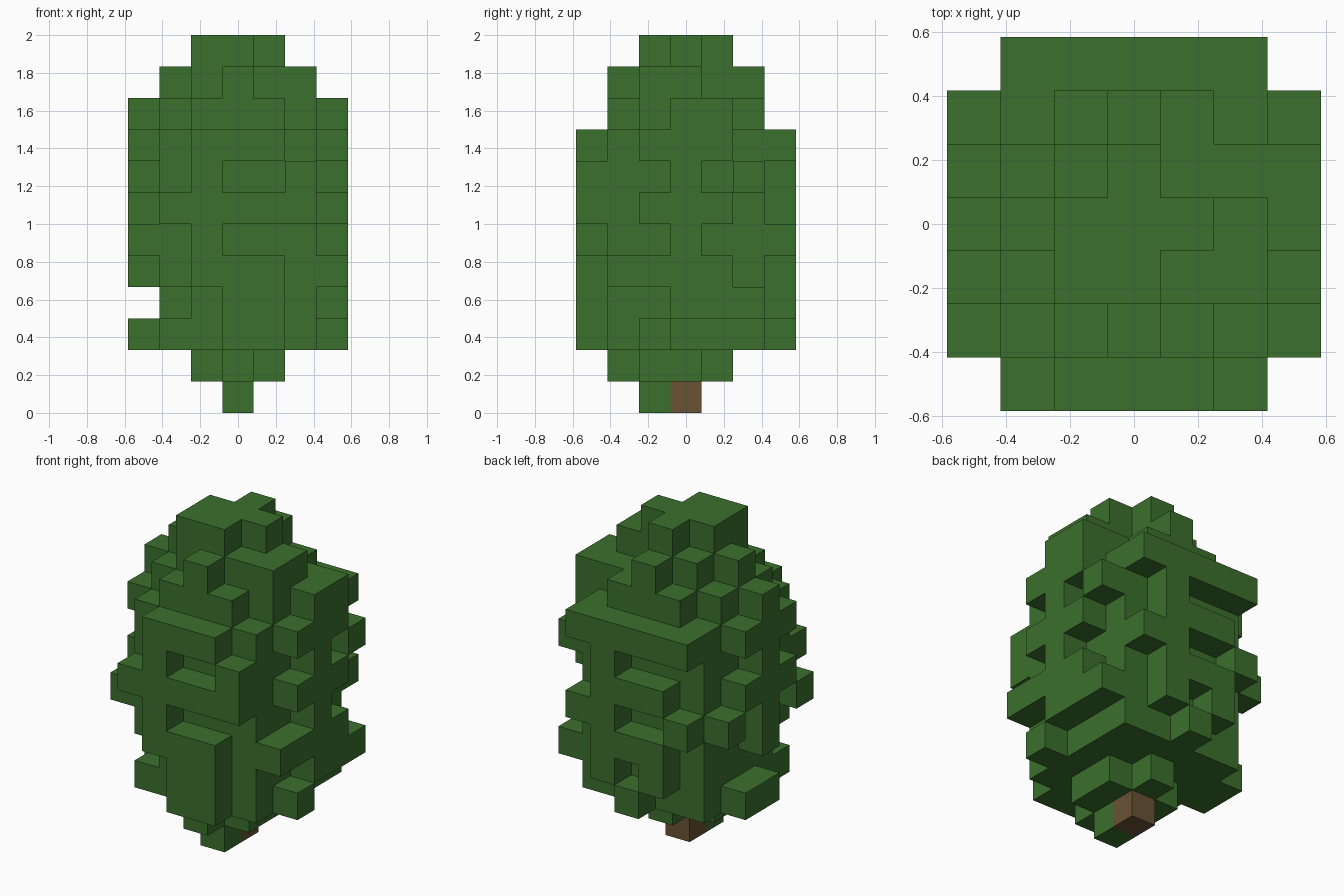
import bpy
import bmesh
from mathutils import Vector

cube = bpy.data.objects.get("Cube")
if cube:
    bpy.data.objects.remove(cube, do_unlink=True)

CELL = 1 / 6
SPAN = range(-3, 4)
CORE = range(-2, 3)


def material(name, color):
    mat = bpy.data.materials.new(name)
    mat.use_nodes = True
    mat.diffuse_color = color
    bsdf = next(n for n in mat.node_tree.nodes if n.type == 'BSDF_PRINCIPLED')
    bsdf.inputs["Base Color"].default_value = color
    return mat


def read_side(top, rows, place):
    """Cells of one outer side, drawn as rows from the top layer down."""
    return {place(i, top - r) for r, row in enumerate(rows.split())
            for i, mark in zip(SPAN, row) if mark == "#"}


def read_plan(layer, rows):
    """Cells of one layer, drawn as rows from the back to the front."""
    return {(x, y, layer) for y, row in zip(reversed(CORE), rows.split())
            for x, mark in zip(CORE, row) if mark == "#"}


def voxel_object(name, cells, solid, mat):
    """Make only the cell faces that are not covered by a neighbour."""
    bm = bmesh.new()
    for cell in sorted(cells):
        centre = Vector(cell) + Vector((0, 0, 0.5))
        for axis in range(3):
            for sign in (-1, 1):
                normal = Vector((0, 0, 0))
                normal[axis] = sign
                if tuple(int(c + n) for c, n in zip(cell, normal)) in solid:
                    continue
                u, v = Vector((0, 0, 0)), Vector((0, 0, 0))
                u[(axis + 1) % 3] = 0.5
                v[(axis + 2) % 3] = 0.5 * sign
                mid = centre + normal / 2
                corners = (mid - u - v, mid + u - v, mid + u + v, mid - u + v)
                bm.faces.new([bm.verts.new(p * CELL) for p in corners])
    bmesh.ops.remove_doubles(bm, verts=bm.verts, dist=0.001)
    mesh = bpy.data.meshes.new(name)
    bm.to_mesh(mesh)
    bm.free()
    mesh.materials.append(mat)
    obj = bpy.data.objects.new(name, mesh)
    bpy.context.collection.objects.link(obj)


# Foliage core with one notch near the bottom
leaves = {(x, y, z) for x in CORE for y in CORE for z in range(2, 9)}
leaves.discard((-2, -2, 3))

# Crown layers
leaves |= read_plan(9, ".###. ##### ##### ##### .###.")
leaves |= read_plan(10, "..#.. .##.. ##### .#### ..#..")
leaves |= read_plan(11, "..... ..#.. .###. .##.. .....")

# Underside and the low leaf block beside the trunk
leaves |= read_plan(1, "..... ..#.. .###. .###. ..#..")
leaves.add((0, -1, 0))

# Uneven outer tufts on the four sides
leaves |= read_side(
    8, "..###.. ..#..#. .#####. ..#.... ..###.. ...##.. ...##..",
    lambda i, z: (i, -3, z))
leaves |= read_side(
    8, ".#####. ....#.. ..###.. .#..##. ..###.. ..#.#.. ...#...",
    lambda i, z: (i, 3, z))
leaves |= read_side(
    9, "...##.. ..###.. ...#.#. ..###.. ...#... .####.. ...###. ..#....",
    lambda i, z: (3, i, z))
leaves |= read_side(
    9, "...#... ..###.. ...#... ..###.. .#.#.#. ...#... ....... ...##..",
    lambda i, z: (-3, i, z))

# Trunk
trunk = {(0, 0, 0)}

solid = leaves | trunk
voxel_object("foliage", leaves, solid,
             material("leaf green", (0.044, 0.162, 0.026, 1)))
voxel_object("trunk", trunk, solid,
             material("bark brown", (0.138, 0.084, 0.034, 1)))
